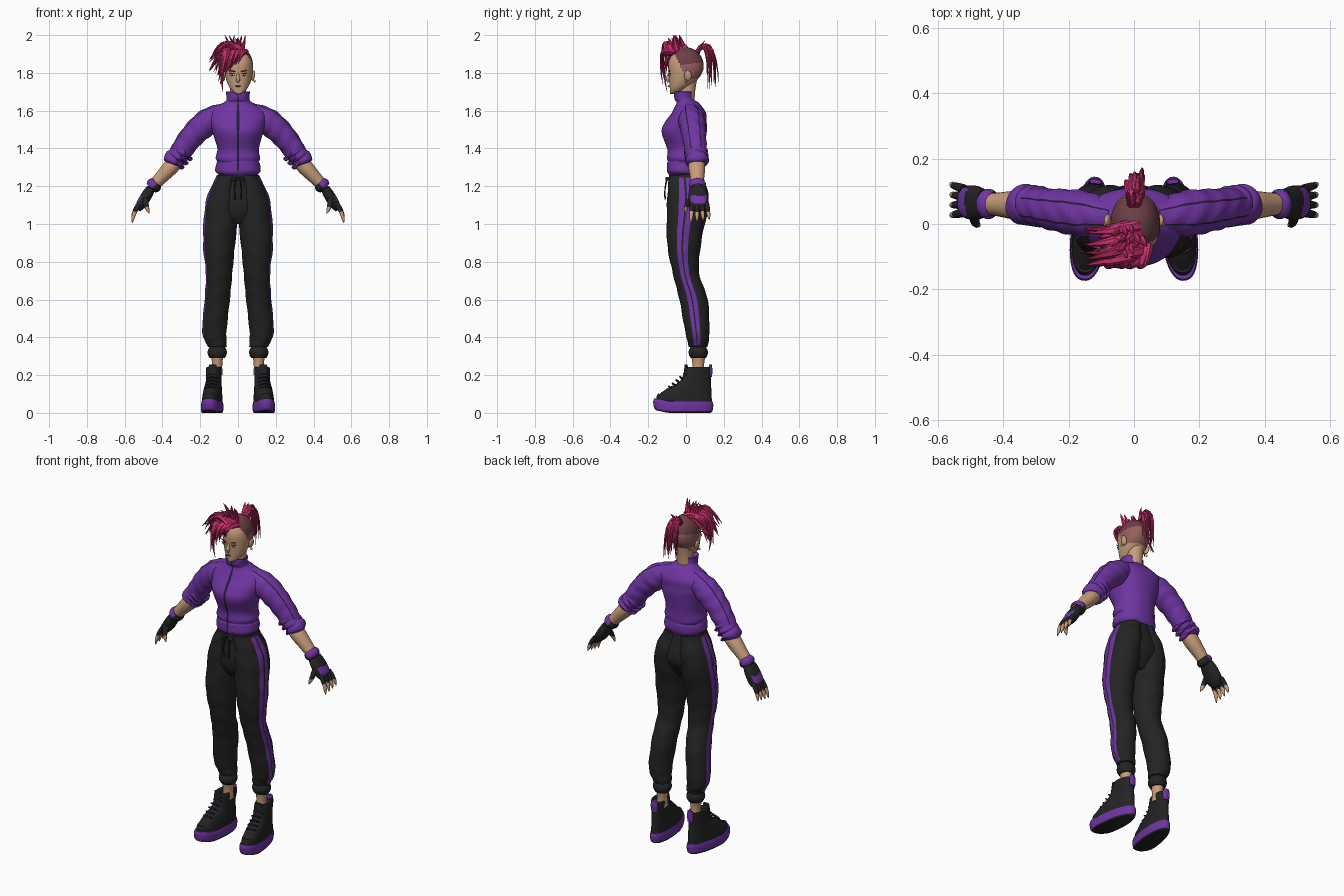
import bpy, bmesh, math, random
from mathutils import Matrix, Vector

random.seed(7)
uniform = random.uniform
if "Cube" in bpy.data.objects:
    bpy.data.objects.remove(bpy.data.objects["Cube"])


def material(name, *rgb):
    mat = bpy.data.materials.new(name)
    mat.use_nodes = True
    mat.diffuse_color = (*rgb, 1)
    mat.node_tree.nodes["Principled BSDF"].inputs["Base Color"].default_value = (*rgb, 1)
    return mat


purple = material("purple cloth", .16, .035, .36)
black = material("black cloth", .017, .017, .018)
seam = material("dark seam", .02, .01, .04)
skin = material("skin", .58, .34, .2)
pink = material("pink hair", .62, .03, .16)
deep = material("deep pink hair", .33, .02, .08)
scalp = material("shaved scalp", .15, .05, .06)
stubble = material("short stubble", .3, .12, .11)
gold = material("gold", .7, .4, .1)
white = material("eye white", .7, .7, .6)


def spline(a, b, c, d, t):
    return (b * 2 + (c - a) * t + (a * 2 - b * 5 + c * 4 - d) * t ** 2 + (b * 3 - a - c * 3 + d) * t ** 3) / 2


def loft(sections, bm=None, sides=24, steps=4, across=None, square=2, paint=None, fold=0, warp=None):
    """Skin smooth rings (x, y, z, radius, depth); rings lie flat unless across is given."""
    bm = bm or bmesh.new()
    keys = [Vector((*s, s[-1])[:5]) for s in sections]
    keys = [keys[0] * 2 - keys[1], *keys, keys[-1] * 2 - keys[-2]]
    path = [spline(*keys[i:i + 4], k / steps) for i in range(len(keys) - 3) for k in range(steps)]
    path.append(keys[-2])
    points = [Vector(q[:3]) for q in path]
    rings = []
    for i, (point, q) in enumerate(zip(points, path)):
        u, v = Vector((1, 0, 0)), Vector((0, 1, 0))
        if across:
            along = (points[min(i + 1, len(points) - 1)] - points[max(i - 1, 0)]).normalized()
            u = Vector(across).cross(along).normalized()
            v = along.cross(u)
        ring = []
        for j in range(sides):
            angle = (j + .5) * math.tau / sides
            c, s = math.cos(angle), math.sin(angle)
            swell = 1 + fold * math.sin(i + 2 * math.sin(angle * 2) + angle)
            wide = math.copysign(abs(c) ** (2 / square), c) * max(q[3], .001) * swell
            long = math.copysign(abs(s) ** (2 / square), s) * max(q[4], .001) * swell
            co = point + u * wide + v * long
            ring.append(bm.verts.new(warp(co) if warp else co))
        rings.append(ring)
    faces = []
    for low, high in zip(rings, rings[1:]):
        for j in range(sides):
            angle = (j * math.tau / sides + math.pi) % math.tau - math.pi
            faces.append((bm.faces.new((low[j - 1], low[j], high[j], high[j - 1])), angle))
    faces += [(bm.faces.new(rings[0][::-1]), 0), (bm.faces.new(rings[-1]), 0)]
    for face, angle in faces:
        face.material_index = paint(angle, face.calc_center_median()) if paint else 0
    return bm


def limb(start, end, radii, bow=(0, 0, 0), flat=1, across=(0, 1, 0), **options):
    """Tube with evenly spaced radii, bowed sideways between its two ends."""
    start, end, bow = Vector(start), Vector(end), Vector(bow)
    sections = []
    for i, radius in enumerate(radii):
        t = i / (len(radii) - 1)
        sections.append((*start.lerp(end, t) + bow * math.sin(math.pi * t), radius, radius * flat))
    return loft(sections, across=across, **options)


def lock(bm, root, pull, tip, across, tone=0, size=.018):
    """Pointed tuft of hair along a curve pulled towards its middle point."""
    root, pull, tip = Vector(root), Vector(pull), Vector(tip)
    sections = []
    for i in range(8):
        t = i / 7
        width = size * (1 - t) ** .6
        sections.append((*root.lerp(pull, t).lerp(pull.lerp(tip, t), t), width * .7, width))
    loft(sections, bm, sides=6, steps=1, across=across, paint=lambda angle, co: tone)


def finish(name, bm, mats, mirror=False, sharp=45):
    bmesh.ops.recalc_face_normals(bm, faces=bm.faces)
    mesh = bpy.data.meshes.new(name)
    bm.to_mesh(mesh)
    bm.free()
    for mat in mats:
        mesh.materials.append(mat)
    ob = bpy.data.objects.new(name, mesh)
    bpy.context.collection.objects.link(ob)
    if mirror:
        ob.modifiers.new("Mirror", "MIRROR").use_mirror_merge = False
    bpy.ops.object.select_all(action="DESELECT")
    ob.select_set(True)
    bpy.context.view_layer.objects.active = ob
    bpy.ops.object.shade_smooth_by_angle(angle=math.radians(sharp))


def blob(name, place, size, mat, tilt=0, mirror=True):
    bm = bmesh.new()
    matrix = Matrix.Translation(place) @ Matrix.Rotation(tilt, 4, "Y") @ Matrix.Diagonal((*size, 1))
    bmesh.ops.create_uvsphere(bm, u_segments=16, v_segments=10, radius=1, matrix=matrix)
    finish(name, bm, [mat], mirror)


# Trousers: hips, striped legs, cuffs and drawstring
def side_stripe(angle, co):
    offset = abs(angle + .12)
    return int(.05 < offset < .36 and .36 < co.z < 1.24)


finish("trouser_hips", loft([(0, 0, 1.28, .1, .09), (0, 0, 1.24, .11, .09), (0, .01, 1.12, .15, .11),
       (0, 0, 1.05, .13, .09), (0, 0, 1, .07, .06)], sides=40), [black])
finish("trouser_legs", loft([(.05, 0, 1.26, .06, .09), (.08, .01, 1.12, .09, .11), (.1, -.01, .9, .085, .09),
       (.1, 0, .74, .07), (.11, .04, .6, .067, .075), (.125, .06, .43, .064), (.11, .065, .35, .05)],
       sides=64, steps=9, fold=.018, paint=side_stripe), [black, purple], True)
finish("trouser_cuffs", limb((.11, .065, .29), (.11, .065, .35), (.04, .05, .05, .04), sides=32), [black], True)
finish("drawstring", limb((.01, -.1, 1.24), (.015, -.11, 1.13), (.005, .004, .004, .005),
                          bow=(.006, -.006, 0), sides=8), [black], True)
blob("drawstring_bow", (.02, -.1, 1.24), (.02, .01, .007), black, tilt=.4)


# Jacket with a front zip, gathered hem and raised collar
def zip_line(angle, co):
    return int(abs(angle + math.pi / 2) < .03 and co.z > 1.28)


finish("jacket", loft([(0, 0, 1.26, .1, .09), (0, 0, 1.28, .12, .1), (0, 0, 1.32, .115, .1),
       (0, 0, 1.33, .11, .097), (0, 0, 1.35, .118, .1), (0, 0, 1.4, .11, .1), (0, -.01, 1.49, .136, .12),
       (0, 0, 1.54, .147, .11), (0, .015, 1.59, .148, .09), (0, .01, 1.64, .08, .06), (0, -.01, 1.66, .06, .05),
       (0, -.014, 1.7, .064, .05), (0, -.01, 1.69, .05, .04)], sides=88, square=2.2, fold=.008,
       paint=zip_line), [purple, seam])


# Sleeves with twin seams, pushed up into rolls
def sleeve_seam(angle, co):
    return int(abs(math.pi - abs(angle) - .5) < .06 and co.z > 1.36)


shoulder, elbow = Vector((.06, .02, 1.6)), Vector((.34, .06, 1.32))
finish("sleeves", limb(shoulder, elbow, (.045, .06, .07, .068, .064, .06, .056, .045), bow=(.02, 0, .03),
       sides=64, steps=5, fold=.03, paint=sleeve_seam), [purple, seam], True)
bm = bmesh.new()
for t in (.8, .88, .96):
    limb(shoulder.lerp(elbow, t - .05), shoulder.lerp(elbow, t + .05), (.045, .061, .061, .045),
         bm=bm, bow=(.005, 0, .005), sides=32, fold=.03)
finish("sleeve_rolls", bm, [purple], True)

# Forearms, wristbands, gloves and half-covered fingers
wrist = Vector((.46, .062, 1.19))
finish("forearms", limb((.31, .055, 1.35), wrist, (.04, .042, .035, .029), flat=1.05), [skin], True)
finish("wristbands", limb((.43, .06, 1.22), wrist, (.033, .041, .041, .033), flat=1.1,
       paint=lambda angle, co: int(math.cos(angle) < .1)), [black, purple], True)
finish("gloves", limb(wrist, (.53, .07, 1.075), (.024, .028, .029, .027, .015), flat=1.8, square=2.4,
       paint=lambda angle, co: int(math.cos(angle) < -.6 and 1.11 < co.z < 1.15)), [black, purple], True)
bm = bmesh.new()
for i in range(4):
    limb((.52, .034 + i * .025, 1.11), (.56, .025 + i * .033, 1.005 + i * .006), (.013, .013, .011, .009, .002),
         bm=bm, bow=(.008, 0, 0), sides=10, paint=lambda angle, co: int(co.z < 1.065))
limb((.49, .035, 1.14), (.47, -.005, 1.055), (.018, .016, .013, .01, .002), bm=bm, bow=(.005, -.01, 0),
     across=(1, 0, 0), sides=10, paint=lambda angle, co: int(co.z < 1.09))
finish("fingers", bm, [black, skin], True)

# High-top shoes, toes turned slightly outward
turn = Matrix.Rotation(.12, 3, "Z")
ankle = Vector((.126, .065, 0))


def shoe_shape(co):
    toe_lift = max(0, -co.y - .09) * .2 if co.z < .1 else 0
    return turn @ (Vector((co.x * (1 - max(0, co.y)), co.y, co.z + toe_lift)) - ankle * Vector((0, 1, 0)).y
                   + Vector((ankle.x, 0, 0))) + ankle


def shoe_ring(height, toe, heel, width):
    return 0, (toe + heel) / 2, height, width, (heel - toe) / 2


finish("ankles", limb((.11, .065, .2), (.11, .065, .31), (.028, .027, .034), flat=1.15), [skin], True)
finish("shoe_soles", loft([shoe_ring(0, -.16, .13, .05), shoe_ring(.01, -.17, .14, .055),
       shoe_ring(.04, -.175, .145, .056), shoe_ring(.06, -.17, .14, .052)], sides=40, square=2.4,
       warp=shoe_shape, paint=lambda angle, co: int(co.z > .01)), [black, purple], True)
finish("shoe_uppers", loft([shoe_ring(.05, -.16, .138, .052), shoe_ring(.09, -.15, .136, .05),
       shoe_ring(.13, -.1, .134, .046), shoe_ring(.17, -.03, .132, .042), shoe_ring(.24, 0, .132, .043),
       shoe_ring(.23, .015, .12, .03)], sides=40, square=2.3, warp=shoe_shape), [black], True)
bm = bmesh.new()
for i in range(5):
    y, z = i * .02 - .08, i * .017 + .13
    limb((-.03, y, z), (.03, y, z), (.004, .005, .004), bm=bm, bow=(0, -.012, .01), sides=8, warp=shoe_shape)
finish("shoe_laces", bm, [seam], True)
for name, y, mat in (("shoe_tongues", 0, black), ("heel_tabs", .13, purple)):
    finish(name, limb((0, y, .19), (0, y, .255), (.02, .025, .02), flat=.4, warp=shoe_shape), [mat], True)


# Head, with a two-tone shaved scalp
def hairline(angle, co):
    if co.z < 1.77 or co.y < (1.8 - co.z) / 2 - .012:
        return 0
    return 2 if co.z > 1.845 + co.y * .15 else 1


def head_ring(u):
    """Ring from the chin at -1 to the crown at 1."""
    swell = math.sqrt(1 - u * u)
    front, back = (-.094 * swell, .094 * swell) if u > 0 else (-.094 - u * .01, .094 - u * u * .145)
    return .004, (front + back) / 2, 1.835 + u * (.1 if u > 0 else .147), .076 * swell, (back - front) / 2


finish("head", loft([head_ring(math.sin(i * math.pi / 26)) for i in range(-12, 13)], sides=48, steps=2,
                    square=2.15, paint=hairline), [skin, stubble, scalp])
finish("neck", limb((0, 0, 1.64), (0, .015, 1.78), (.045, .042, .046)), [skin])
finish("nose", limb((0, -.088, 1.8), (0, -.093, 1.75), (.005, .008, .012, .006), bow=(0, -.004, 0)), [skin])
blob("eyes", (.03, -.086, 1.79), (.014, .006, .006), white)
blob("irises", (.03, -.09, 1.79), (.005, .003, .006), scalp)
blob("lashes", (.03, -.087, 1.796), (.017, .006, .002), seam, tilt=-.15)
blob("eyebrows", (.03, -.089, 1.81), (.02, .006, .003), deep, tilt=-.25)
blob("ears", (.08, .01, 1.785), (.01, .02, .028), skin, tilt=.2)
blob("earrings", (.088, 0, 1.757), (.006, .006, .007), gold)
blob("lips", (0, -.092, 1.73), (.015, .005, .004), scalp, mirror=False)

# Swept crest: side locks, fringe over the brow and upright spikes
bm = bmesh.new()
sideways, forward = (0, 1, 0), (1, 0, 0)
for i in range(32):
    x, y, reach = uniform(-.03, .045), uniform(-.095, .005), uniform(.1, .155)
    lock(bm, (x, y, 1.9), (x - .07, y - .02, uniform(1.96, 2.03)), (-reach, y - uniform(.01, .04),
         uniform(1.78, 1.9)), sideways, int(i % 4 == 0), .021)
for i in range(14):
    x = .042 - i * .008
    lock(bm, (x, -.06, 1.91), (x - .01, -.16, 1.94), (x - .04, uniform(-.125, -.105),
         1.86 - i * .009 + uniform(-.02, .02)), forward, int(i % 4 == 2))
lock(bm, (-.04, -.07, 1.9), (-.1, -.14, 1.87), (-.08, -.1, 1.7), forward)
for i in range(13):
    x, y = uniform(-.05, .03), uniform(-.085, 0)
    lock(bm, (x, y, 1.91), (x + .01, y, 1.95), (x + uniform(-.03, .02), y - .02, 2 - i % 3 * .015), sideways)
finish("swept_hair", bm, [pink, deep], sharp=30)

# High ponytail with a few upright ends and a tie
bm = bmesh.new()
for i in range(18):
    x, y = uniform(-.026, .032), uniform(.105, .155)
    lock(bm, (x * .2, .055, 1.91), (x, y + .01, uniform(2, 2.04)), (x, y + uniform(0, .02), uniform(1.7, 1.8)),
         forward, int(i % 4 == 1), .015)
for x in (-.02, 0, .03):
    lock(bm, (0, .06, 1.91), (x, .08, 1.95), (x, .1, 1.97), forward, size=.012)
finish("ponytail", bm, [pink, deep], sharp=30)
blob("hair_tie", (0, .064, 1.915), (.019, .012, .019), black, mirror=False)
